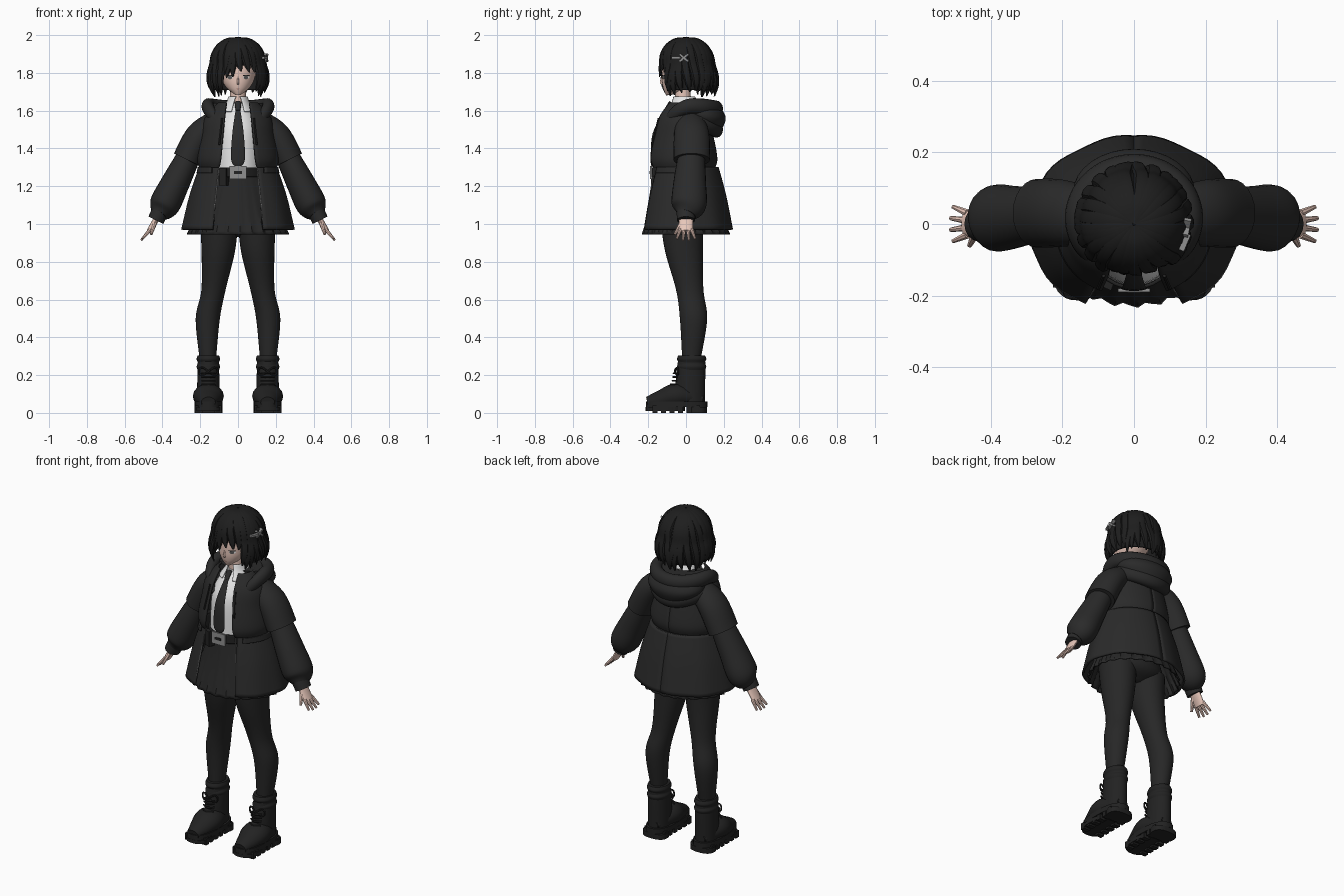
import bpy, bmesh, random
from math import sin, cos, asin, pi, copysign
from mathutils import Vector, Matrix

random.seed(4)
if "Cube" in bpy.data.objects:
    bpy.data.objects.remove(bpy.data.objects["Cube"])
made = []


def material(name, red, green, blue):
    mat = bpy.data.materials.new(name)
    mat.use_nodes = True
    mat.diffuse_color = (red, green, blue, 1)
    shader = mat.node_tree.nodes["Principled BSDF"]
    shader.inputs["Base Color"].default_value = mat.diffuse_color
    shader.inputs["Roughness"].default_value = .8
    return mat


def grey(name, value):
    return material(name, value, value, value)


HAIR, CLOTH = grey("hair black", .013), grey("jacket black", .023)
SKIRT, TIGHTS = grey("skirt black", .02), grey("tights black", .02)
LEATHER, METAL = grey("boot black", .016), grey("grey metal", .28)
SHIRT, EYE = grey("shirt white", .82), grey("eye grey", .1)
SKIN, LIP = material("skin", .8, .57, .49), material("lip pink", .5, .25, .2)


def smooth(rows, steps=6):
    """Catmull-Rom curve through rows of numbers."""
    out = []
    for i in range(len(rows) - 1):
        before, start = rows[max(i - 1, 0)], rows[i]
        end, after = rows[i + 1], rows[min(i + 2, len(rows) - 1)]
        for step in range(steps):
            t = step / steps
            out.append([q + t / 2 * (r - p + t * (2*p - 5*q + 4*r - s + t * (3*(q - r) + s - p)))
                        for p, q, r, s in zip(before, start, end, after)])
    return out + [list(rows[-1])]


def finish(name, bm, mat, thick=0):
    bmesh.ops.recalc_face_normals(bm, faces=bm.faces)
    mesh = bpy.data.meshes.new(name)
    bm.to_mesh(mesh)
    bm.free()
    mesh.materials.append(mat)
    ob = bpy.data.objects.new(name, mesh)
    bpy.context.collection.objects.link(ob)
    if thick:
        solid = ob.modifiers.new("thickness", 'SOLIDIFY')
        solid.thickness, solid.offset = thick, 0
    made.append(ob)


def bridge(name, rings, mat, closed=True, thick=0):
    bm = bmesh.new()
    loops = [[bm.verts.new(point) for point in ring] for ring in rings]
    count = len(loops[0])
    for low, high in zip(loops, loops[1:]):
        for i in range(count if closed else count - 1):
            j = (i + 1) % count
            bm.faces.new((low[i], low[j], high[j], high[i]))
    if not thick:
        bm.faces.new(loops[0])
        bm.faces.new(loops[-1])
    finish(name, bm, mat, thick)


def loft(name, rows, mat, depth=1, seg=32, power=1, pleat=0, thick=0):
    """Level ovals: height, half width, then optional y and x."""
    rows = smooth([(*row, 0, 0)[:4] for row in rows])
    rings = []
    for k, (z, radius, y, x) in enumerate(rows):
        ring = []
        for i in range(seg):
            c, s = cos(2 * pi * i / seg), sin(2 * pi * i / seg)
            size = radius * (1 + pleat * (i % 3 - 1) * k / len(rows))
            ring.append((x + size * copysign(abs(c) ** power, c),
                         y + size * depth * copysign(abs(s) ** power, s), z))
        rings.append(ring)
    bridge(name, rings, mat, thick=thick)


def tube(name, rows, mat, ref=(0, 1, 0), flat=1, seg=16):
    """Swept oval: x, y, z, radius; flat scales the radius along ref."""
    rows, ref = smooth(rows), Vector(ref)
    points = [Vector(row[:3]) for row in rows]
    rings = []
    for i, row in enumerate(rows):
        along = points[min(i + 1, len(points) - 1)] - points[max(i - 1, 0)]
        across = along.cross(ref).normalized()
        out = across.cross(along.normalized()) * flat
        rings.append([points[i] + row[3] * (across * cos(a) + out * sin(a))
                      for a in (2 * pi * k / seg for k in range(seg))])
    bridge(name, rings, mat)


def shell(name, rows, mat, y=0, gap=(0, 0), thick=.012, wave=0, seg=28):
    """Left half of an open wrap: height, half width, half depth; gap runs from first row to last."""
    rows = smooth(rows)
    rings = []
    for k, (z, width, depth) in enumerate(rows):
        opening = gap[0] + (gap[1] - gap[0]) * k / (len(rows) - 1)
        start = asin(max(0, min(1, opening / width)))
        ring = []
        for i in range(seg + 1):
            a = start + (pi - start) * i / seg
            ripple = 1 + wave * sin(9 * a) * (1 - k / len(rows))
            ring.append((ripple * width * sin(a), y - ripple * depth * cos(a), z))
        rings.append(ring)
    bridge("left_" + name, rings, mat, False, thick)


def box(name, loc, size, mat, turn=0, tilt=0):
    bm = bmesh.new()
    place = Matrix.Translation(loc) @ Matrix.Rotation(turn, 4, 'Z') @ Matrix.Rotation(tilt, 4, 'X')
    bmesh.ops.create_cube(bm, size=1, matrix=place @ Matrix.Diagonal((*size, 1)))
    finish(name, bm, mat)


# head and face
head = [(1.684, .015, -.09), (1.72, .06, -.055), (1.77, .088, -.03), (1.85, .1, -.01), (1.95, .06, 0)]
loft("head", head, SKIN, depth=1.1)
loft("neck", [(1.58, .045, -.01), (1.73, .04, -.02)], SKIN)
face_rows = smooth(head, 30)


def face_plate(name, x, z, width, height, mat, off):
    bm = bmesh.new()
    rim = []
    for i in range(16):
        px, pz = x + width * cos(i * pi / 8), z + height * sin(i * pi / 8)
        _, radius, y, _ = (*min(face_rows, key=lambda row: abs(row[0] - pz)), 0)
        rim.append(bm.verts.new((px, y - 1.1 * (radius ** 2 - px ** 2) ** .5 - off, pz)))
    bm.faces.new(rim)
    finish(name, bm, mat)


face_plate("left_eye_white", .043, 1.776, .017, .008, SHIRT, .002)
face_plate("left_iris", .042, 1.776, .011, .01, EYE, .004)
face_plate("left_lash", .044, 1.786, .02, .003, HAIR, .005)
face_plate("mouth", 0, 1.715, .011, .002, LIP, .002)
tube("nose", [(0, -.125, 1.78, .003), (0, -.133, 1.75, .006), (0, -.12, 1.74, .004)], SKIN)

# hair: dome and curtain underneath, tapered locks from the crown on top
dome = [(pi / 8 * k, 1.84) for k in range(5)]
shell("hair_dome", [(base + .14 * cos(a), .005 + .125 * sin(a), .005 + .125 * sin(a)) for a, base in dome], HAIR, y=.01)
shell("hair_curtain", [(1.84, .13, .13), (1.77, .145, .14), (1.71, .135, .13)], HAIR, y=.01, gap=(.09, .11))
lock_count = 30
for i in range(lock_count):
    angle = -pi + 2 * pi * (i + .5) / lock_count
    fringe = abs(angle) < .6
    last = 5 if fringe else 7
    stray = random.uniform(-.02, .02)
    path = []
    for k in range(last + 1):
        t, bend, hang = k / last, pi / 8 * min(k, 4), max(k - 4, 0)
        reach = .004 + .136 * sin(bend) + .016 * sin(hang)
        sway = angle + .1 * sin(4 * t + i)
        width = min(.006 + reach / 5, .023) * (1 - .85 * t ** 8)
        path.append((reach * sin(sway), .01 * t - reach * cos(sway),
                     1.84 + .145 * cos(bend) - .05 * hang + stray * t ** 3, width))
    tube("fringe_lock" if fringe else "hair_lock", path, HAIR, (sin(angle), -cos(angle), 1), flat=.6, seg=8)
for tilt in (.7, -.7):
    box("hair_clip_cross", (.146, -.01, 1.88), (.02, .06, .011), METAL, -.2, tilt)
box("hair_clip_bar", (.14, -.05, 1.88), (.02, .05, .012), METAL, -.4)

# shirt, collar and tie
loft("shirt", [(1.26, .13, -.03), (1.46, .13, -.02), (1.55, .11, -.01), (1.64, .05, -.01)], SHIRT, depth=1.1)
shell("collar", [(1.675, .048, .055), (1.64, .06, .07), (1.595, .09, .1)], SHIRT, -.01, (.01, .035), .006)
tube("tie_knot", [(0, -.08, 1.645, .018), (0, -.11, 1.6, .013)], CLOTH, flat=.6)
tube("tie", [(0, -.11, 1.6, .013), (0, -.17, 1.48, .03), (0, -.18, 1.34, .036), (0, -.18, 1.3, .005)], CLOTH, flat=.2)

# skirt, belt and hips
loft("pleated_skirt", [(1.28, .13, -.03), (1.1, .2, -.01), (.945, .262, 0)], SKIRT, depth=.86, seg=78, pleat=.03, thick=.006)
loft("belt", [(z, .135, -.03) for z in (1.25, 1.3)], LEATHER, depth=1.1, thick=.01)
loft("hips", [(1.2, .12, -.02), (1, .18, -.01), (.93, .05, 0)], TIGHTS, depth=.7)
box("buckle", (0, -.185, 1.272), (.09, .01, .07), METAL)
box("buckle_slot", (0, -.19, 1.272), (.04, .006, .015), LEATHER)
box("belt_pouch", (-.075, -.16, 1.25), (.04, .04, .09), LEATHER, -.4)

# open jacket with zip edge and cords
shell("jacket_tail", [(.97, .292, .245), (1.15, .25, .21), (1.3, .2, .17)], CLOTH, -.003, (.135, .1), wave=.012)
shell("jacket_body", [(1.3, .2, .17), (1.35, .21, .18), (1.46, .19, .16), (1.56, .17, .13), (1.64, .1, .08)], CLOTH, -.02, (.1, .06))
shell("waist_strap", [(1.27, .213, .182), (1.3, .208, .18)], CLOTH, -.02, (.14, .14))
tube("left_zip", [(.136, -.218, .975, .003), (.1, -.168, 1.3, .003)], METAL, seg=6)
tube("left_drawstring", [(.085, -.145, 1.56, .005), (.1, -.18, 1.42, .006)], LEATHER, seg=6)

# hood: rim sloping down to the opening, drooping fold and bag
for name, top, sag, swing in (("hood_rim", 1.64, .03, 2.6), ("hood_fold", 1.59, .09, 2)):
    path = []
    for k in range(-5, 6):
        a, dip = swing * k / 5, (k / 5) ** 4
        path.append((.16 * sin(a), .01 + .15 * cos(a), top - sag * max(cos(a), 0) - .14 * dip, .036 * (1 - .6 * dip)))
    tube(name, path, CLOTH, (0, 0, 1), flat=1.2)
loft("hood_bag", [(1.46, .04, .13), (1.51, .12, .11), (1.57, .17, .09), (1.64, .15, .06)], CLOTH, depth=.7)

# sleeves
tube("left_upper_sleeve", [(.1, .02, 1.55, .06), (.2, .03, 1.47, .075), (.27, .03, 1.34, .077)], CLOTH, flat=1.25, seg=24)
tube("left_lower_sleeve", [(.25, .03, 1.38, .06), (.33, .02, 1.22, .075), (.39, .015, 1.1, .08), (.42, 0, 1.05, .046)],
     CLOTH, flat=1.15, seg=24)
tube("left_cuff", [(.41, 0, 1.07, .045), (.435, 0, 1.02, .044)], CLOTH, flat=1.1)

# hands
tube("left_palm", [(.43, 0, 1.03, .016), (.47, 0, .96, .015)], SKIN, flat=2.4)
for k in range(4):
    y, length = .03 - .02 * k, .06 - .008 * abs(k - 1.5)
    tube("left_finger", [(.465, y, .97, .011), (.465 + length * .85, y * 1.6, .97 - length, .006)], SKIN, seg=8)
tube("left_thumb", [(.44, -.02, 1.01, .014), (.46, -.06, .945, .007)], SKIN, seg=8)

# legs
loft("left_leg", [(1, .1, -.02, .1), (.85, .088, -.01, .105), (.65, .064, .02, .13), (.5, .064, .04, .16), (.3, .045, .03, .16)],
     TIGHTS, depth=1.13)

# boots
foot = .157
loft("left_boot_shaft", [(.05, .06, .02, foot), (.2, .058, .025, foot), (.28, .054, .03, foot)], LEATHER, depth=1.33)
tube("left_boot_foot", [(foot, .09, .07, .03), (foot, -.04, .09, .065), (foot, -.13, .07, .052), (foot, -.205, .055, .03)],
     LEATHER, (1, 0, 0), flat=1.25)
loft("left_boot_cuff", [(.225 + .02 * k, .056 + .006 * (k % 2), .03, foot) for k in range(5)], LEATHER, depth=1.25)
for part, y, depth, bottom, top in (("midsole", -.05, 2.2, .03, .06), ("front_sole", -.11, 1.4, .01, .03), ("heel", .06, .7, 0, .03)):
    loft("left_" + part, [(bottom, .074, y, foot), (top, .074, y, foot)], LEATHER, depth=depth, power=.8)
for edge in (-.05, .05):
    for k in range(6):
        box("left_sole_lug", (foot + edge, -.165 + .045 * k, .02), (.04, .026, .04), LEATHER)

# laces and bow
for k in range(5):
    y, z = -.065 - .04 * .4 ** k, .13 + .02 * k
    tube("left_lace", [(foot + side * .035, y + .02 * abs(side), z, .005) for side in (-1, 0, 1)], LEATHER, (0, 0, 1), seg=6)
loop = [2 * pi * k / 10 for k in range(11)]
tube("left_lace_bow", [(foot + .05 * sin(a), -.06 + .02 * abs(sin(a)), .22 + .02 * sin(2 * a), .005) for a in loop], LEATHER, seg=6)

# mirror every left part to the right
for ob in [part for part in made if part.name.startswith("left_")]:
    twin = ob.copy()
    twin.name = ob.name.replace("left_", "right_")
    twin.data = ob.data.copy()
    twin.data.transform(Matrix.Scale(-1, 4, (1, 0, 0)))
    twin.data.flip_normals()
    bpy.context.collection.objects.link(twin)
    made.append(twin)

# smooth shading with sharp edges kept
bpy.ops.object.select_all(action='DESELECT')
for ob in made:
    ob.select_set(True)
bpy.context.view_layer.objects.active = made[0]
bpy.ops.object.shade_smooth_by_angle(angle=.7)
